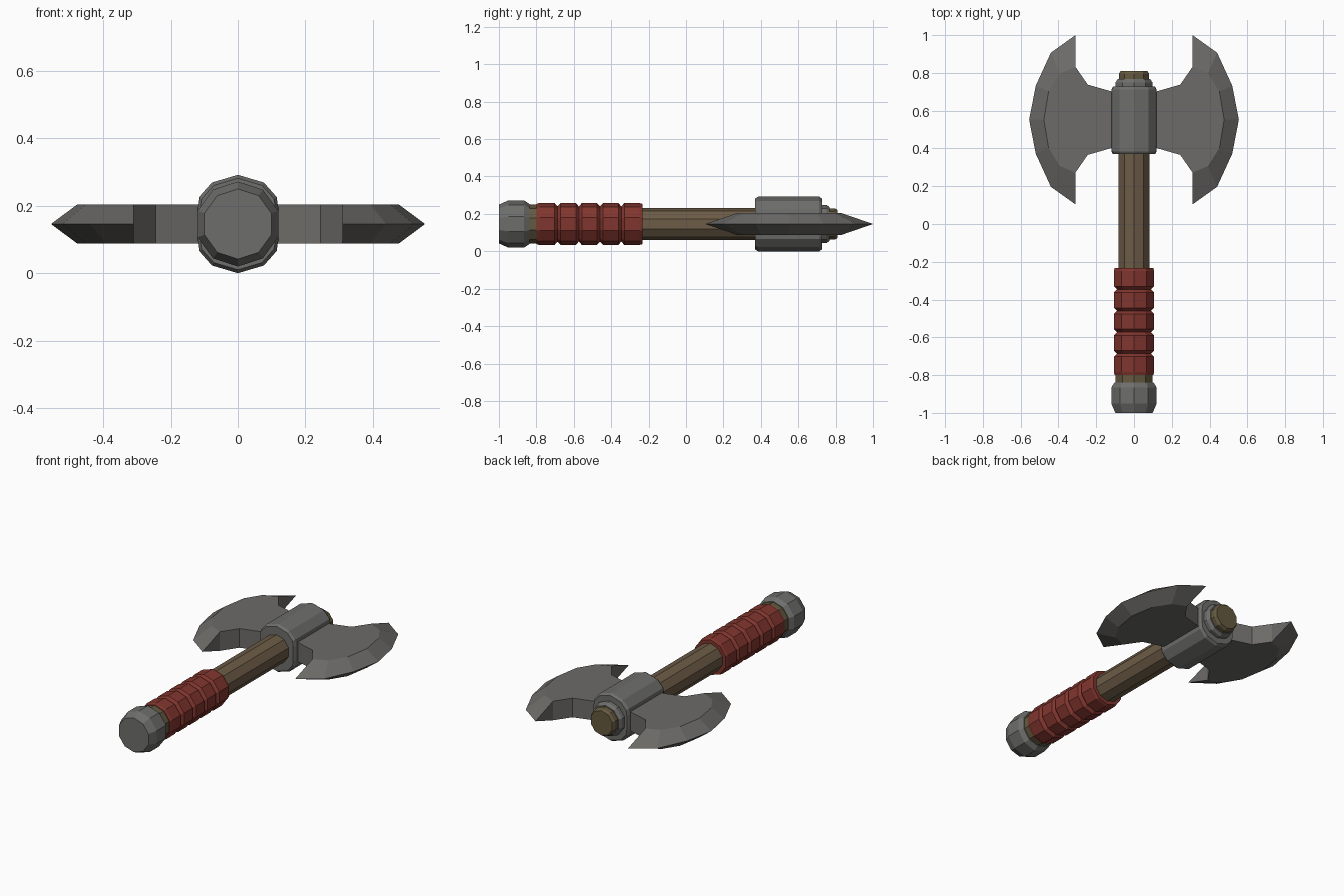
import bpy, bmesh, math

cube = bpy.data.objects.get("Cube")
if cube:
    bpy.data.objects.remove(cube, do_unlink=True)

AXIS_Z = 0.146   # height of the handle axis


def material(name, rgb):
    m = bpy.data.materials.new(name)
    m.use_nodes = True
    m.diffuse_color = (*rgb, 1)
    m.node_tree.nodes["Principled BSDF"].inputs["Base Color"].default_value = (*rgb, 1)
    return m


steel = material("blade steel", (0.15, 0.145, 0.138))
iron = material("fitting iron", (0.155, 0.155, 0.15))
wood = material("shaft wood", (0.15, 0.106, 0.062))
dark_wood = material("end wood", (0.13, 0.1, 0.05))
leather = material("red leather", (0.22, 0.036, 0.027))


def finish(name, bm, mat):
    bmesh.ops.recalc_face_normals(bm, faces=bm.faces)
    mesh = bpy.data.meshes.new(name)
    bm.to_mesh(mesh)
    bm.free()
    mesh.materials.append(mat)
    obj = bpy.data.objects.new(name, mesh)
    bpy.context.collection.objects.link(obj)
    return obj


def loft(name, section, stations, mat):
    """Sweep an (x, z) section along y; stations are (y, scale)."""
    bm = bmesh.new()
    rings = [[bm.verts.new((x * s, y, AXIS_Z + z * s)) for x, z in section]
             for y, s in stations]
    n = len(section)
    for a, b in zip(rings, rings[1:]):
        for i in range(n):
            j = (i + 1) % n
            bm.faces.new((a[i], a[j], b[j], b[i]))
    bm.faces.new(rings[0])
    bm.faces.new(rings[-1])
    return finish(name, bm, mat)


decagon = [(math.sin(math.tau * i / 10), math.cos(math.tau * i / 10)) for i in range(10)]

# Handle: shaft, exposed end and pommel
loft("shaft", decagon, [(-0.9, 0.085), (0.75, 0.085)], wood)
loft("shaft_end", decagon, [(0.74, 0.084), (0.795, 0.084), (0.81, 0.075)], dark_wood)
loft("grip_base", decagon, [(-0.85, 0.103), (-0.79, 0.103)], dark_wood)
loft("pommel", decagon,
     [(-1, 0.104), (-0.95, 0.126), (-0.865, 0.126), (-0.838, 0.108)], iron)

# Wrapped grip: five bevelled bands
START, STEP, BANDS = -0.8, 0.1135, 5
for i in range(BANDS):
    y0 = START + i * STEP
    y1 = y0 + STEP
    low = 0.107 if i == 0 else 0.094
    high = 0.107 if i == BANDS - 1 else 0.094
    loft(f"grip_band_{i + 1}", decagon,
         [(y0, low), (y0 + 0.016, 0.112), (y1 - 0.016, 0.112), (y1, high)], leather)

# Head socket: rounded oval block, with a collar behind it
quarter = [(0, 0.146), (0.077, 0.123), (0.115, 0.08), (0.12, 0.046)]
half = quarter + [(x, -z) for x, z in reversed(quarter)]
socket_section = half + [(-x, z) for x, z in reversed(half[1:-1])]
loft("socket", socket_section,
     [(0.37, 0.93), (0.385, 1), (0.712, 1), (0.727, 0.93)], iron)
loft("collar", decagon, [(0.71, 0.102), (0.75, 0.102), (0.768, 0.09)], iron)

# Blades: flat cheeks with a bevel running out to a thin crescent edge
MID_Y, THICK = 0.552, 0.058


def symmetric(points):
    """Mirror an upper run, given as (x, distance from mid), below the middle."""
    return points + [(x, -d) for x, d in reversed(points) if d > 0]


neck = [(0.09, 0.148), (0.12, 0.15), (0.245, 0.186), (0.31, 0.28)]
ridge = symmetric([(0.31, 0.28), (0.392, 0.245), (0.452, 0.15), (0.477, 0)])
edge = symmetric([(0.31, 0.448), (0.44, 0.355), (0.52, 0.18), (0.555, 0)])
cheek = neck + ridge[1:-1] + [(x, -d) for x, d in reversed(neck)]


def blade(name, side):
    bm = bmesh.new()

    def row(points, z):
        return [bm.verts.new((side * x, MID_Y + d, AXIS_Z + z)) for x, d in points]

    top, bottom, rim = row(cheek, THICK), row(cheek, -THICK), row(edge, 0)
    first = len(neck) - 1
    last = first + len(ridge) - 1
    for layer in (top, bottom):
        bm.faces.new(layer)
        for i in range(len(rim) - 1):
            bm.faces.new((layer[first + i], layer[first + i + 1], rim[i + 1], rim[i]))
    # triangular horn backs
    bm.faces.new((top[first], bottom[first], rim[0]))
    bm.faces.new((top[last], bottom[last], rim[-1]))
    # neck walls
    for i in range(len(cheek)):
        if not first <= i < last:
            j = (i + 1) % len(cheek)
            bm.faces.new((top[i], top[j], bottom[j], bottom[i]))
    finish(name, bm, steel)


blade("left_blade", 1)
blade("right_blade", -1)
